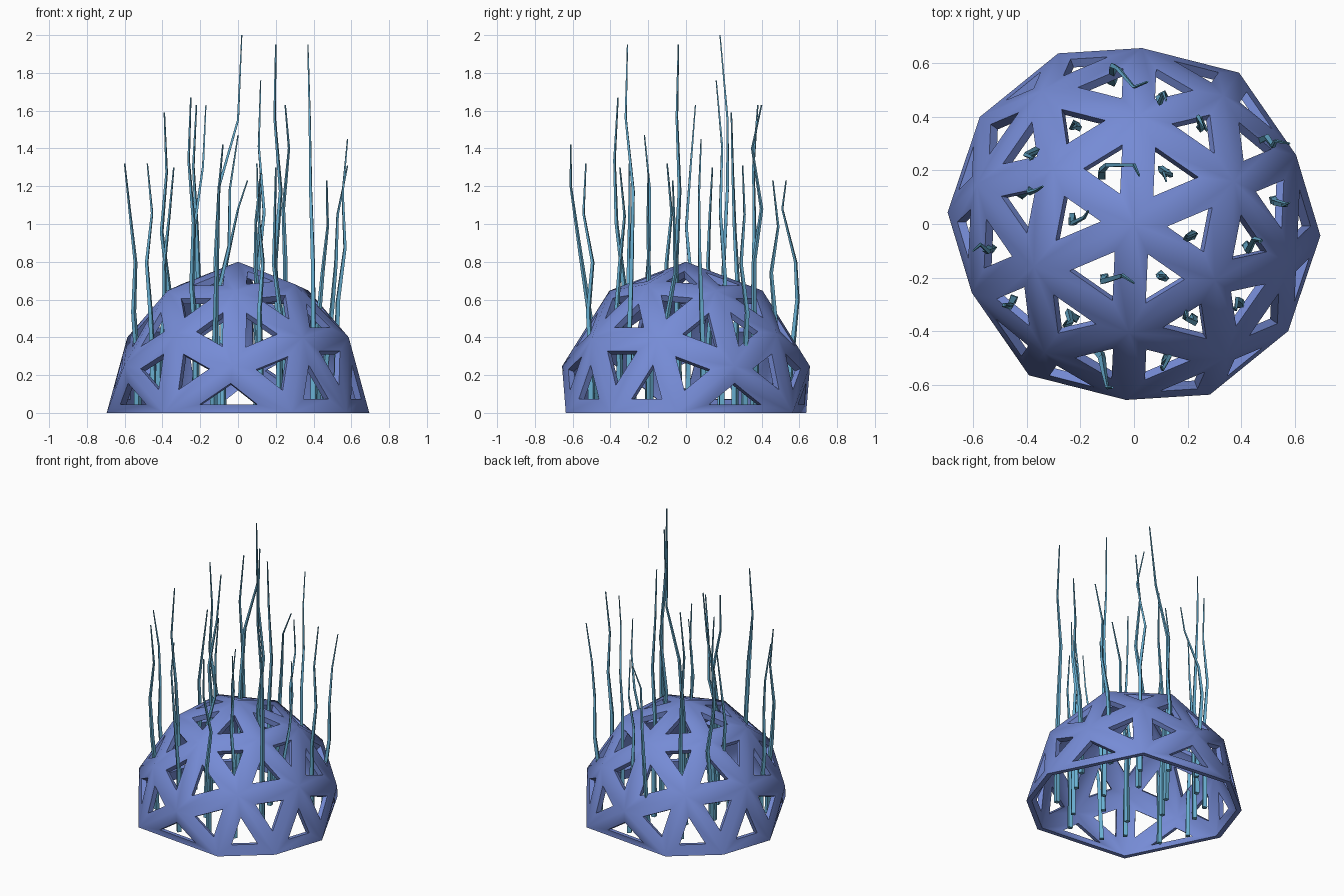
import bpy, bmesh, math, random
from mathutils import Vector, Matrix

cube = bpy.data.objects.get("Cube")
if cube:
    bpy.data.objects.remove(cube)
random.seed(4)


def make_material(name, color):
    mat = bpy.data.materials.new(name)
    mat.use_nodes = True
    mat.diffuse_color = (*color, 1)
    mat.node_tree.nodes["Principled BSDF"].inputs["Base Color"].default_value = (*color, 1)
    return mat


def add_object(name, bm, mat):
    bmesh.ops.recalc_face_normals(bm, faces=bm.faces[:])
    mesh = bpy.data.meshes.new(name)
    bm.to_mesh(mesh)
    bm.free()
    mesh.materials.append(mat)
    obj = bpy.data.objects.new(name, mesh)
    bpy.context.collection.objects.link(obj)
    return obj


periwinkle = make_material("periwinkle", (0.18, 0.26, 0.67))
sky_blue = make_material("sky_blue", (0.14, 0.43, 0.64))


# Geodesic hub points: icosahedron corners and edge midpoints, upper half only
def hub_points():
    phi = (1 + math.sqrt(5)) / 2
    seeds = [Vector((1, 0, phi)).normalized(), Vector((0, 0, 1)),
             Vector((1 / phi, 1, phi)) / 2]
    points = set()
    for seed in seeds:
        for turn in range(3):
            for sx in (-1, 1):
                for sy in (-1, 1):
                    p = [seed[(i + turn) % 3] for i in range(3)]
                    points.add((round(p[0] * sx, 5), round(p[1] * sy, 5), round(p[2], 5)))
    return sorted(points)


# Dome shell: hull of the hubs, every triangle opened, then given thickness
hull = bmesh.new()
place = Matrix.Rotation(math.radians(-34.8), 4, "Z") @ Matrix.Diagonal((0.7, 0.687, 0.8, 1))
for p in hub_points():
    hull.verts.new(place @ Vector(p))
bmesh.ops.convex_hull(hull, input=hull.verts[:])

shell = bmesh.new()
hubs = {v: shell.verts.new(v.co) for v in hull.verts}
for face in hull.faces:
    if max(v.co.z for v in face.verts) < 0.01:
        continue
    center = face.calc_center_median()
    outer = [hubs[v] for v in face.verts]
    inner = [shell.verts.new(v.co.lerp(center, 0.55)) for v in outer]
    for i in range(3):
        j = (i + 1) % 3
        shell.faces.new((outer[i], outer[j], inner[j], inner[i]))
hull.free()
lining = bmesh.ops.extrude_face_region(shell, geom=shell.faces[:], use_keep_orig=True)
for v in lining["geom"]:
    if isinstance(v, bmesh.types.BMVert):
        v.co *= 0.95
dome = add_object("dome_lattice", shell, periwinkle)
bpy.ops.object.select_all(action="DESELECT")
dome.select_set(True)
bpy.context.view_layer.objects.active = dome
bpy.ops.object.shade_smooth_by_angle(angle=math.radians(50))


# Tendrils: tapered square tubes growing up through the openings
def add_tendril(name, path):
    bm = bmesh.new()
    spin = random.uniform(0, math.pi / 2)
    previous = None
    for p in path:
        radius = 0.004 + 0.016 * (1 - p.z / path[-1].z)
        ring = []
        for k in range(4):
            a = spin + k * math.pi / 2
            ring.append(bm.verts.new(p + Vector((math.cos(a), math.sin(a), 0)) * radius))
        if previous:
            for k in range(4):
                n = (k + 1) % 4
                bm.faces.new((previous[k], previous[n], ring[n], ring[k]))
        else:
            bm.faces.new(ring)
        previous = ring
    bm.faces.new(previous)
    add_object(name, bm, sky_blue)


# Root x, root y, tip x, tip y, tip height
tendrils = [
    (-.08, .53, .05, .53, 1.23), (.11, .48, .12, .46, 1.23), (-.22, .37, -.22, .38, 1.63),
    (.25, .36, .25, .4, 1.63), (.46, .31, .58, .3, 1.31), (-.38, .26, -.39, .24, 1.59),
    (-.12, .18, .02, .18, 2), (.12, .19, .12, .16, 1.76), (-.42, .11, -.34, .14, 1.3),
    (-.23, .01, -.17, .05, 1.63), (.52, .09, .58, .08, 1.45), (-.53, -.09, -.6, -.1, 1.32),
    (.22, -.04, .2, -.04, 1.95), (.42, -.08, .47, -.07, 1.23), (-.11, -.2, 0, -.22, 1.47),
    (.1, -.19, .12, -.2, 1.27), (-.45, -.28, -.48, -.3, 1.32), (-.22, -.35, -.25, -.36, 1.67),
    (.22, -.35, .2, -.35, 1.3), (.4, -.3, .37, -.31, 1.95), (-.13, -.48, -.08, -.61, 1.42),
    (.12, -.5, .1, -.53, 1.32),
]
# Strongly bent tendrils get their own middle points
bends = {
    0: [(-.08, .59, .6), (-.06, .58, .8), (0, .51, 1.08)],
    3: [(.25, .36, .8), (.24, .4, 1.08), (.27, .35, 1.4)],
    6: [(-.12, .2, .8), (-.1, .22, 1.2), (0, .22, 1.55)],
    20: [(-.12, -.5, .45), (-.11, -.56, .85), (-.1, -.61, 1.2)],
}
STEPS = 5
for n, (rx, ry, tx, ty, tz) in enumerate(tendrils):
    root, tip = Vector((rx, ry, 0.01)), Vector((tx, ty, tz))
    middle = [Vector(p) for p in bends.get(n, [])]
    if not middle:
        for i in range(1, STEPS):
            t = i / STEPS
            p = root.lerp(tip, t * t)
            p.z = root.lerp(tip, t).z
            if i > 1:
                p += Vector((random.uniform(-1, 1), random.uniform(-1, 1), 0)) * 0.025
            middle.append(p)
    add_tendril(f"tendril_{n + 1}", [root, *middle, tip])
